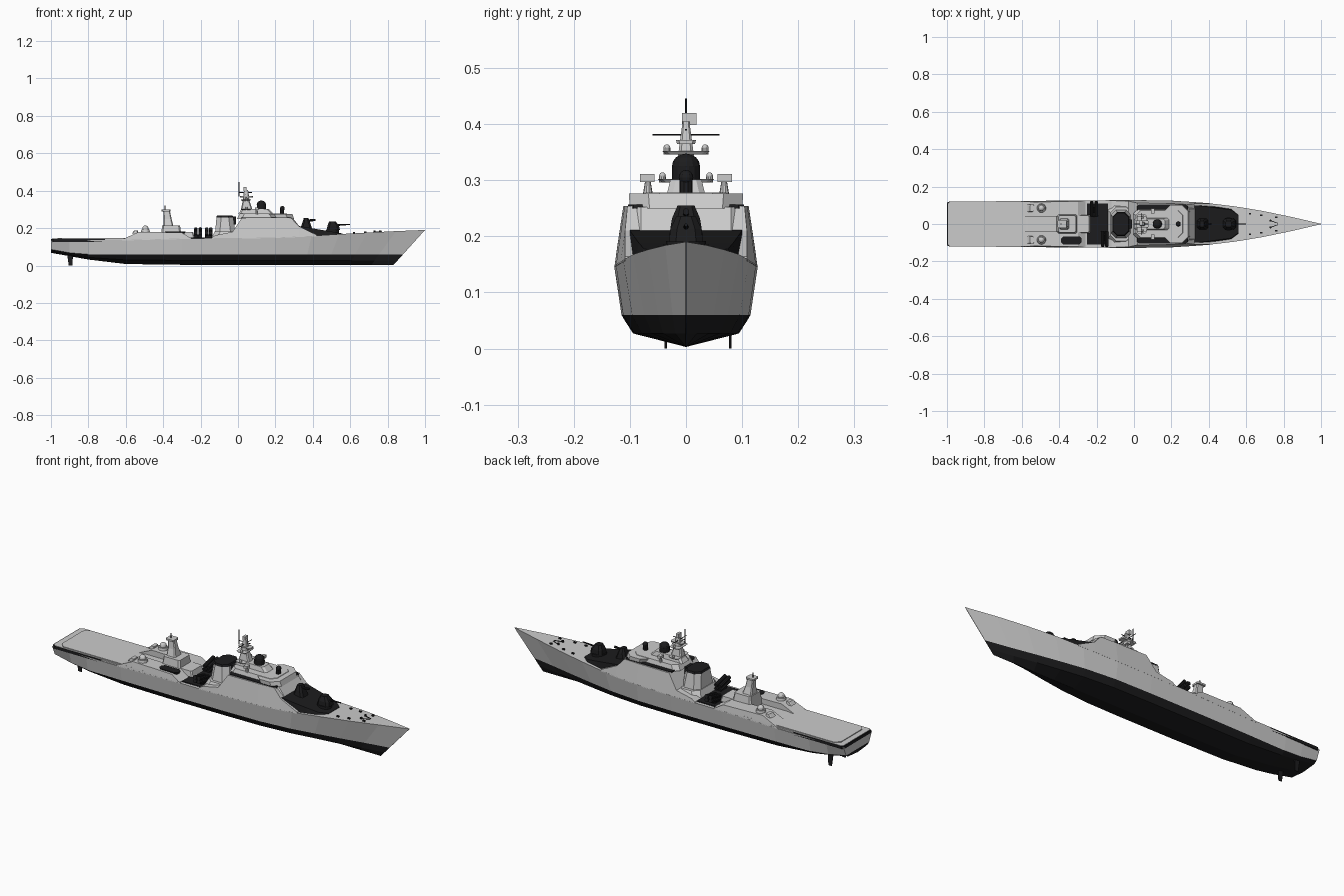
import bpy, bmesh, math
from mathutils import Vector

if "Cube" in bpy.data.objects:
    bpy.data.objects.remove(bpy.data.objects["Cube"])

black = bpy.data.materials.new("black_paint")
black.diffuse_color = (0.012, 0.012, 0.013, 1)
black.use_nodes = True
black.node_tree.nodes["Principled BSDF"].inputs["Base Color"].default_value = black.diffuse_color


def finish(name, bm, mat=None):
    bmesh.ops.recalc_face_normals(bm, faces=bm.faces)
    me = bpy.data.meshes.new(name)
    bm.to_mesh(me)
    bm.free()
    ob = bpy.data.objects.new(name, me)
    bpy.context.collection.objects.link(ob)
    if mat:
        me.materials.append(mat)
    return ob


def loft(name, rings, mat=None):
    """Skin a row of closed rings and cap both ends."""
    bm = bmesh.new()
    rows = [[bm.verts.new(p) for p in r] for r in rings]
    n = len(rows[0])
    for a, b in zip(rows, rows[1:]):
        for i in range(n):
            j = (i + 1) % n
            bm.faces.new((a[i], a[j], b[j], b[i]))
    bm.faces.new(rows[0])
    bm.faces.new(rows[-1])
    return finish(name, bm, mat)


def tower(name, layers, mat=None, y=0):
    """Chamfered block stacked up z: (z, x0, x1, half width, chamfer)."""
    rings = []
    for z, a, b, h, c in layers:
        rings.append([(px, y + py, z) for px, py in (
            (a + c, -h), (b - c, -h), (b, -h + c), (b, h - c),
            (b - c, h), (a + c, h), (a, h - c), (a, -h + c))])
    return loft(name, rings, mat)


def box(name, x, y, z, mat=None):
    return loft(name, [[(x[0], y[0], k), (x[1], y[0], k), (x[1], y[1], k), (x[0], y[1], k)] for k in z], mat)


def cyl(name, p, q, r, r2=None, mat=None, n=10):
    p, q = Vector(p), Vector(q)
    rot = (q - p).to_track_quat('Z', 'Y')
    bm = bmesh.new()
    bmesh.ops.create_cone(bm, cap_ends=True, segments=n, radius1=r,
                          radius2=r if r2 is None else r2, depth=(q - p).length)
    bmesh.ops.transform(bm, verts=bm.verts, matrix=rot.to_matrix().to_4x4())
    bmesh.ops.translate(bm, verts=bm.verts, vec=(p + q) / 2)
    return finish(name, bm, mat)


def dome(name, c, r, mat=None, sz=1):
    bm = bmesh.new()
    bmesh.ops.create_uvsphere(bm, u_segments=12, v_segments=8, radius=r)
    bmesh.ops.scale(bm, verts=bm.verts, vec=(1, 1, sz))
    bmesh.ops.translate(bm, verts=bm.verts, vec=c)
    return finish(name, bm, mat)


# Hull stations: x, keel z, waterline half width, deck half width, deck z
ST = [(-1, .068, .096, .118, .135), (-.9, .05, .102, .12, .135), (-.8, .032, .108, .121, .135),
      (-.6, .008, .112, .123, .137), (-.3, .004, .115, .126, .145), (0, .003, .115, .128, .147),
      (.2, .003, .112, .125, .15), (.4, .003, .096, .112, .158), (.55, .003, .074, .094, .168),
      (.7, .003, .05, .069, .176), (.85, .003, .024, .037, .184), (1, .003, .001, .001, .19)]


def rake(x, z):
    return x - max(0, (x - .2) / .8) * (.19 - z) * .9


def deck(x):
    for a, b in zip(ST, ST[1:]):
        if x <= b[0]:
            t = (x - a[0]) / (b[0] - a[0])
            return a[3] + t * (b[3] - a[3]), a[4] + t * (b[4] - a[4])
    return ST[-1][3:]


def mirrored(half):
    return half + [(x, -y, z) for x, y, z in reversed(half)]


lower, upper = [], []
for x, zk, yw, yd, zd in ST:
    zw = max(.06, zk + .018)
    zb = zk + .42 * (zw - zk)
    keel = [(rake(x, zk), .0005, zk), (rake(x, zb), .82 * yw, zb),
            (rake(x, .7 * zw + .3 * zb), .95 * yw, .7 * zw + .3 * zb), (rake(x, zw), yw, zw)]
    lower.append(mirrored(keel))
    upper.append(mirrored([(rake(x, zw), yw, zw), (rake(x, zd), yd, zd)]))
loft("lower_hull", lower, black)
loft("upper_hull", upper)
for y in (-.036, .079):
    tower("rudder", [(0, -.905, -.885, .002, .001), (.07, -.915, -.882, .002, .001)], black, y)

# Flight deck with dark side galleries
tower("side_gallery", [(.127, -1, -.7, .1205, .012), (.142, -1, -.7, .1205, .012)], black)
tower("stern_deck", [(.134, -.995, -.58, .119, .012), (.1435, -.995, -.58, .119, .012)])
tower("flight_deck", [(.142, -.965, -.57, .112, .025), (.1475, -.965, -.57, .112, .025)])


# Superstructure parts flush with the hull sides, leaning inward
def flush(name, cols, sides=(0,), inner=.04):
    for s in sides:
        rings = []
        for x, zt in cols:
            yd, zd = deck(x)
            yt = yd - .15 * max(0, zt - zd)
            if s:
                rings.append([(x, s * inner, zd - .003), (x, s * yd, zd - .003), (x, s * yt, zt), (x, s * inner, zt)])
            else:
                rings.append([(x, -yd, zd - .003), (x, yd, zd - .003), (x, yt, zt), (x, -yt, zt)])
        loft(name, rings)


flush("aft_side_house", [(-.62, .139), (-.53, .18), (-.3, .176), (-.255, .148)], (-1, 1))
flush("aft_centre_deck", [(-.6, .139), (-.57, .15), (-.25, .15)])
flush("main_superstructure", [(-.14, .149), (-.12, .162), (-.03, .18), (.02, .254), (.2, .254),
                              (.285, .254), (.325, .21), (.42, .164)])
box("boat_bay_deck", (-.26, -.12), (-.11, .11), (.14, .15), black)

# Aft houses, domes and boat
tower("aft_mast_base", [(.145, -.415, -.3, .055, .008), (.215, -.405, -.31, .045, .008)])
tower("aft_low_house", [(.145, -.31, -.23, .05, .006), (.178, -.31, -.24, .045, .006)])
tower("aft_mast", [(.21, -.4, -.345, .03, .006), (.25, -.398, -.355, .018, .005), (.295, -.4, -.365, .013, .004)])
tower("aft_mast_platform", [(.29, -.408, -.36, .022, .005), (.299, -.408, -.36, .022, .005)])
cyl("aft_antenna", (-.39, 0, .295), (-.39, 0, .322), .003, mat=black)
tower("boat", [(.17, -.385, -.285, .018, .012), (.182, -.39, -.28, .022, .012)], black, -.088)
for s in (-1, 1):
    cyl("aft_dome_base", (-.495, s * .085, .17), (-.495, s * .085, .192), .026, .022, n=14)
    dome("aft_dome", (-.495, s * .085, .197), .017)
    tower("aft_locker", [(.17, -.57, -.535, .02, .004), (.186, -.555, -.535, .018, .004)], y=s * .085)

# Missile tubes, one group to each side
for s, xs in ((1, (-.225, -.202)), (-1, (-.168, -.146))):
    for x in xs:
        for k in (0, 1):
            cyl("missile_tube", (x, s * .04, .155 + k * .02), (x, s * .12, .175 + k * .02), .01, mat=black)
    box("tube_frame", (xs[0] - .006, xs[1] + .006), sorted((s * .06, s * .09)), (.147, .165), black)

# Funnel
tower("funnel_base", [(.15, -.14, .0, .105, .03), (.182, -.125, -.01, .09, .03)])
tower("funnel", [(.18, -.122, -.015, .075, .025), (.258, -.115, -.025, .062, .025)])
tower("funnel_cap", [(.258, -.116, -.024, .063, .025), (.268, -.112, -.03, .058, .022)], black)
box("vent", (-.03, -.01), (-.025, .025), (.22, .262), black)

# Bridge and upper house
tower("upper_walkway", [(.25, .015, .29, .104, .01), (.2565, .015, .285, .103, .01)], black)
tower("bridge", [(.25, .17, .3, .1, .035), (.276, .16, .29, .102, .035)])
tower("bridge_front", [(.2, .22, .335, .1, .02), (.252, .22, .295, .1, .02)])
tower("upper_house", [(.25, -.005, .28, .08, .025), (.278, .01, .26, .072, .025)])
tower("mast_house", [(.275, .0, .19, .034, .01), (.301, .02, .165, .028, .01)])
cyl("radar_dome_base", (.125, 0, .295), (.125, 0, .325), .025, mat=black, n=14)
dome("radar_dome", (.125, 0, .325), .025, black, .9)
cyl("director", (.235, 0, .276), (.235, 0, .305), .012, mat=black)
dome("director_head", (.237, 0, .305), .013, black)

# Main mast
tower("main_mast", [(.275, .01, .085, .024, .006), (.345, .025, .062, .014, .005), (.405, .032, .054, .006, .002)])
for z, h in ((.296, .05), (.346, .042)):
    tower("mast_platform", [(z, .02, .065, h * .85, .008), (z + .006, .015, .07, h, .008)])
    for s in (-1, 1):
        cyl("small_dome_base", (.045, s * (h - .008), z), (.045, s * (h - .008), z + .011), .006)
        dome("small_dome", (.045, s * (h - .008), z + .012), .006)
tower("mast_top_platform", [(.365, .012, .08, .016, .005), (.372, .012, .08, .018, .005)])
cyl("yard", (.04, -.06, .381), (.04, .06, .381), .0016, mat=black, n=6)
cyl("yard_fore_aft", (.005, 0, .39), (.075, 0, .39), .002, mat=black, n=6)
box("search_radar", (.03, .045), (-.007, .019), (.398, .42))
cyl("pole", (.005, 0, .37), (.005, 0, .446), .002, mat=black, n=6)
for s in (-1, 1):
    cyl("sensor_stand", (.1, s * .068, .274), (.1, s * .068, .298), .009, .005)
    box("sensor_box", (.09, .11), (s * .069 - .013, s * .069 + .013), (.297, .311))

# Dark forward deckhouse, close-in weapon and main gun
loft("forward_deckhouse", [[(x, -h - .006, deck(x)[1] - .003), (x, h + .006, deck(x)[1] - .003), (x, h, z), (x, -h, z)]
     for x, h, z in ((.3, .1, .214), (.34, .099, .209), (.46, .084, .188), (.52, .075, .178), (.56, .045, .171))], black)
tower("close_weapon", [(.2, .335, .395, .03, .01), (.232, .345, .385, .025, .01), (.255, .352, .375, .015, .005)], black)
cyl("close_weapon_barrel", (.37, 0, .24), (.415, 0, .244), .006, mat=black)
cyl("gun_ring", (.505, 0, .17), (.505, 0, .192), .036, mat=black, n=14)
tower("gun_house", [(.19, .475, .545, .03, .012), (.213, .478, .54, .028, .012), (.236, .488, .522, .017, .008)], black)
cyl("gun_barrel", (.53, 0, .216), (.6, 0, .22), .0045, .003, black)

# Foredeck fittings
for x in (.62, .68, .76):
    for s in (-1, 1):
        y, z = deck(x)
        box("bollard", (x - .006, x + .006), (s * y * .65 - .004, s * y * .65 + .004), (z - .003, z + .007), black)
for s in (-1, 1):
    cyl("capstan", (.73, s * .018, .174), (.73, s * .018, .186), .006, mat=black)
    cyl("anchor_chain", (.73, s * .018, .179), (.77, s * .004, .181), .002, mat=black, n=6)
